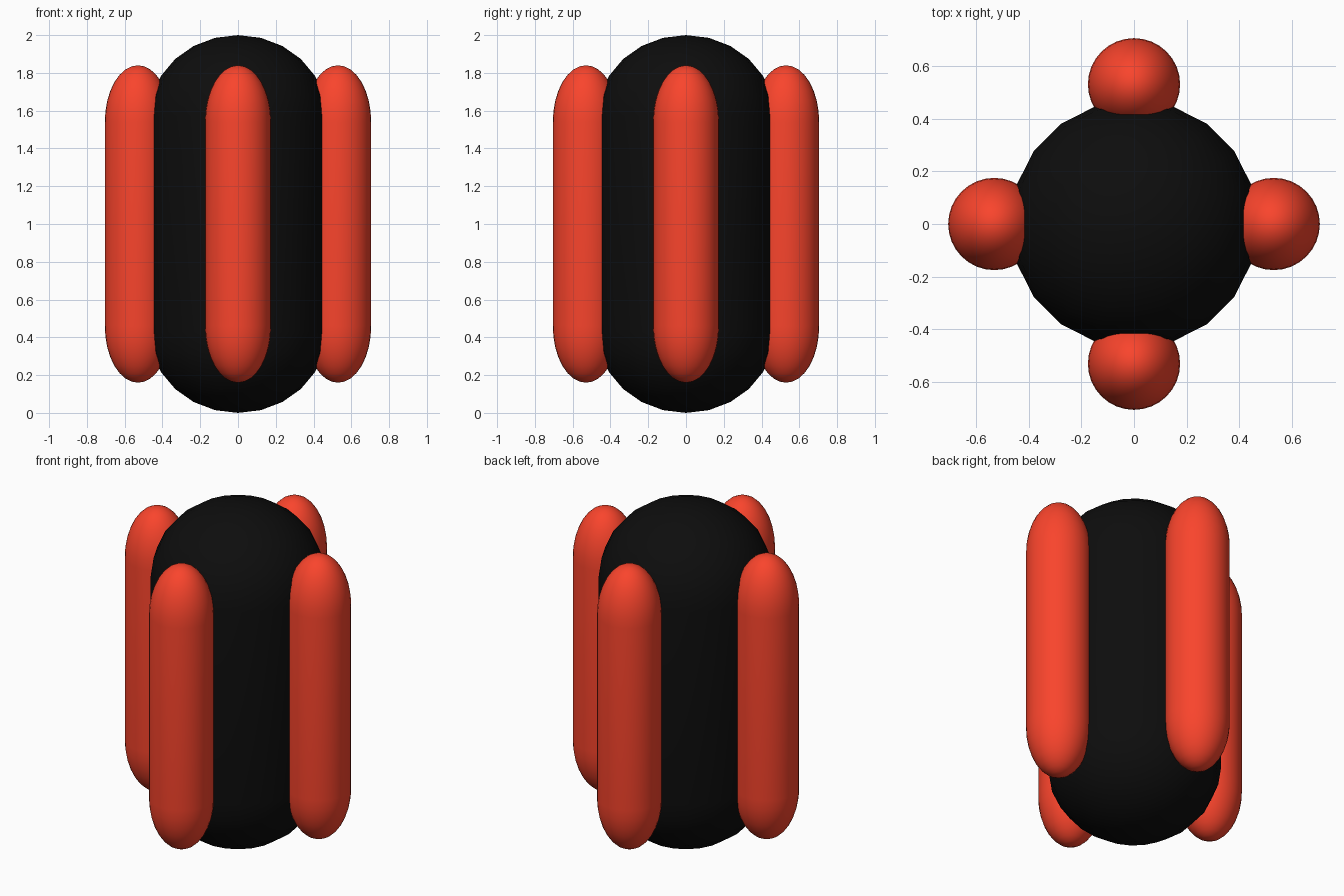
import bpy, bmesh, math

if "Cube" in bpy.data.objects:
    bpy.data.objects.remove(bpy.data.objects["Cube"])


def material(name, rgb):
    m = bpy.data.materials.new(name)
    m.diffuse_color = (*rgb, 1)
    m.use_nodes = True
    m.node_tree.nodes["Principled BSDF"].inputs["Base Color"].default_value = m.diffuse_color
    return m


def capsule(name, x, y, radius, bottom, top, cap, sides, rings, mat):
    """Upright capsule with elliptical end caps, spun from a half profile."""
    upper = []
    for i in range(rings + 1):
        a = math.pi / 2 * i / rings
        upper.append((radius * math.cos(a), top - cap + cap * math.sin(a)))
    profile = [(r, bottom + top - z) for r, z in reversed(upper)] + upper

    bm = bmesh.new()
    verts = [bm.verts.new((r, 0, z)) for r, z in profile]
    edges = [bm.edges.new(pair) for pair in zip(verts, verts[1:])]
    bmesh.ops.spin(bm, geom=verts + edges, cent=(0, 0, 0), axis=(0, 0, 1),
                   angle=math.tau, steps=sides, use_duplicate=False)
    bmesh.ops.remove_doubles(bm, verts=bm.verts, dist=1e-4)
    bmesh.ops.recalc_face_normals(bm, faces=bm.faces)
    for f in bm.faces:
        f.smooth = True
    mesh = bpy.data.meshes.new(name)
    bm.to_mesh(mesh)
    bm.free()
    mesh.materials.append(mat)
    obj = bpy.data.objects.new(name, mesh)
    obj.location = (x, y, 0)
    bpy.context.collection.objects.link(obj)
    return obj


black = material("black", (0.004, 0.004, 0.004))
red = material("red", (0.95, 0.058, 0.025))

# Central body
capsule("body", 0, 0, 0.47, 0.0, 2.0, 0.43, 20, 6, black)

# Four pods around the body
for side, x, y in (("right", 1, 0), ("back", 0, 1), ("left", -1, 0), ("front", 0, -1)):
    capsule(side + "_pod", 0.53 * x, 0.53 * y, 0.175, 0.16, 1.84, 0.3, 32, 8, red)
